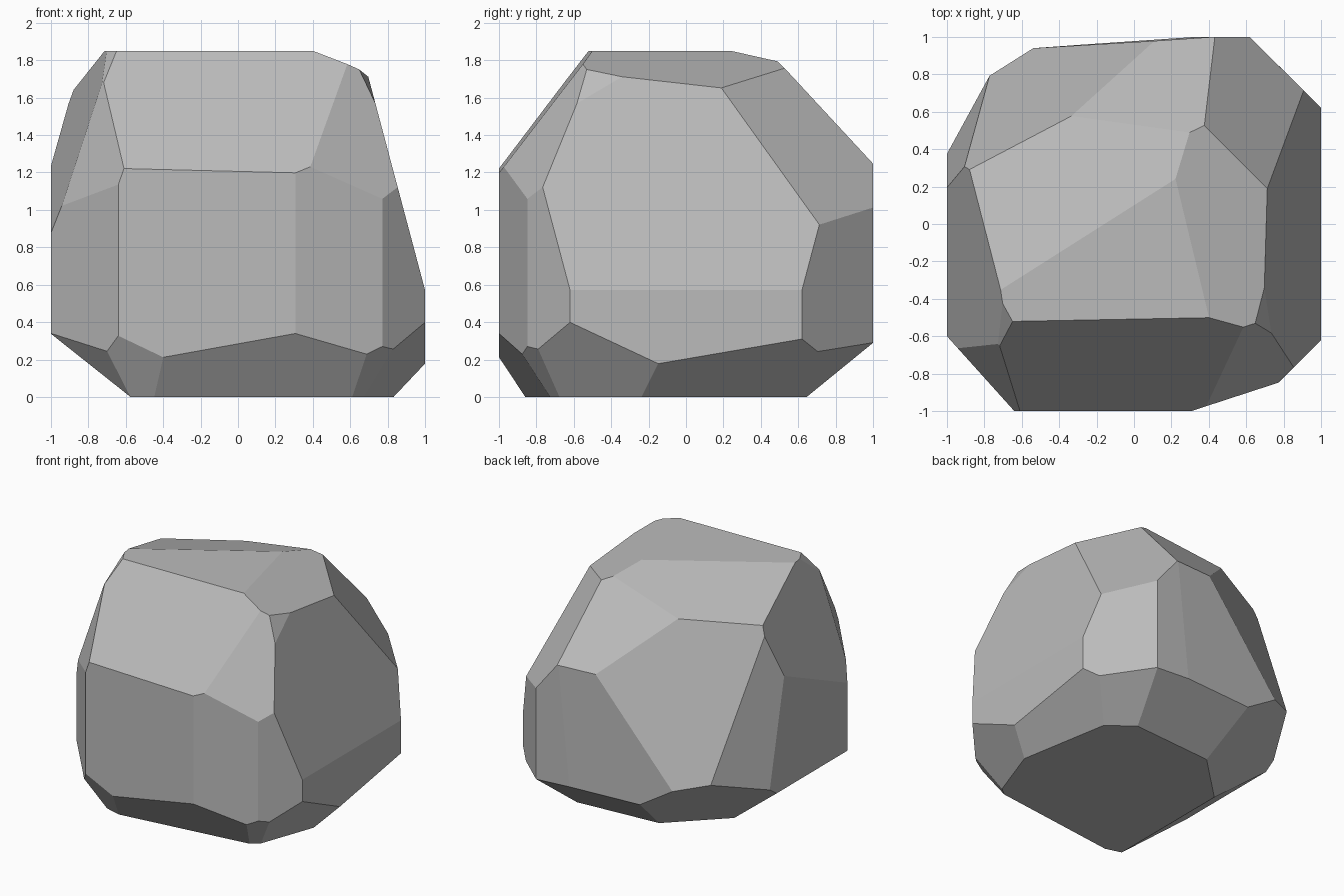
import bpy
import bmesh
from mathutils import Matrix, Vector

default_cube = bpy.data.objects.get("Cube")
if default_cube:
    bpy.data.objects.remove(default_cube, do_unlink=True)


def chisel(bm, normal, reach):
    """Slice off everything where normal . point is more than reach, then cap the cut."""
    n = Vector(normal)
    result = bmesh.ops.bisect_plane(
        bm,
        geom=bm.verts[:] + bm.edges[:] + bm.faces[:],
        dist=0.0001,
        plane_co=n * (reach / n.length_squared),
        plane_no=n,
        clear_outer=True,
    )
    rim = [e for e in result["geom_cut"]
           if isinstance(e, bmesh.types.BMEdge) and e.is_boundary]
    if rim:
        bmesh.ops.edgeloop_fill(bm, edges=rim)


# Upright facets around the sides
side_cuts = [
    ((.326, -1, 0), 1.10),        # front, towards +x
    ((1, -1, 0), 1.62),           # front corner on +x
    ((-1, -.9, 0), 1.54),         # front corner on -x
    ((1, 1, 0), 1.62),            # back corner on +x
    ((-.068, 1, .007), .98),      # back
    ((-1, .51, .11), 1.235),      # back corner on -x
]

# Facets sloping in towards the top
upper_cuts = [
    ((1, 0, .266), 1.152),        # broad +x slope
    ((.414, .1, 1), 1.966),       # crown, +x side
    ((-.177, .279, 1), 1.878),    # crown, back
    ((.019, -1, .763), 1.92),     # front slope
    ((.576, -1, .562), 1.888),    # front slope, +x side
    ((1, -.15, .52), 1.638),      # small chip on +x
    ((-1, -.78, .355), 1.823),    # front slope, -x side
    ((-1, -.15, .333), 1.382),    # broad -x slope
    ((-1, -.556, .837), 2.487),   # small chip on -x
    ((-.537, 1, .4), 1.42),       # long back slope, -x side
    ((-.059, 1, .92), 2.122),     # back slope
    ((1, .745, .8), 2.175),       # back slope, +x side
]

# Facets tucking under to the base
lower_cuts = [
    ((.125, -1, -.694), .803),    # front
    ((-.286, -1, -.6), .987),     # front, -x side
    ((.78, -1, -.917), 1.203),    # front, +x side
    ((1, -.358, -.765), .917),    # +x, front half
    ((1, .177, -1.033), .79),     # +x, back half
    ((.755, 1, -1.516), 1.028),   # back corner on +x
    ((-.07, 1, -1.2), .61),       # back
    ((-.974, 1, -1.446), .775),   # back corner on -x
    ((-1, 0, -1.26), .575),       # -x
    ((-1, -.667, -.813), 1.124),  # front corner on -x
]

# Block of stone, then every facet cut from it
height = 1.85
bm = bmesh.new()
bmesh.ops.create_cube(
    bm, size=1,
    matrix=Matrix.Translation((0, 0, height / 2)) @ Matrix.Diagonal((2, 2, height, 1)),
)
for normal, reach in side_cuts + upper_cuts + lower_cuts:
    chisel(bm, normal, reach)
bmesh.ops.recalc_face_normals(bm, faces=bm.faces[:])

mesh = bpy.data.meshes.new("boulder")
bm.to_mesh(mesh)
bm.free()
boulder = bpy.data.objects.new("boulder", mesh)
bpy.context.collection.objects.link(boulder)

# Plain grey stone, flat shaded
stone = bpy.data.materials.new("stone_grey")
stone.use_nodes = True
colour = (.5, .5, .5, 1)
stone.diffuse_color = colour
for node in stone.node_tree.nodes:
    if node.type == "BSDF_PRINCIPLED":
        node.inputs["Base Color"].default_value = colour
        node.inputs["Roughness"].default_value = .9
mesh.materials.append(stone)
for poly in mesh.polygons:
    poly.use_smooth = False
